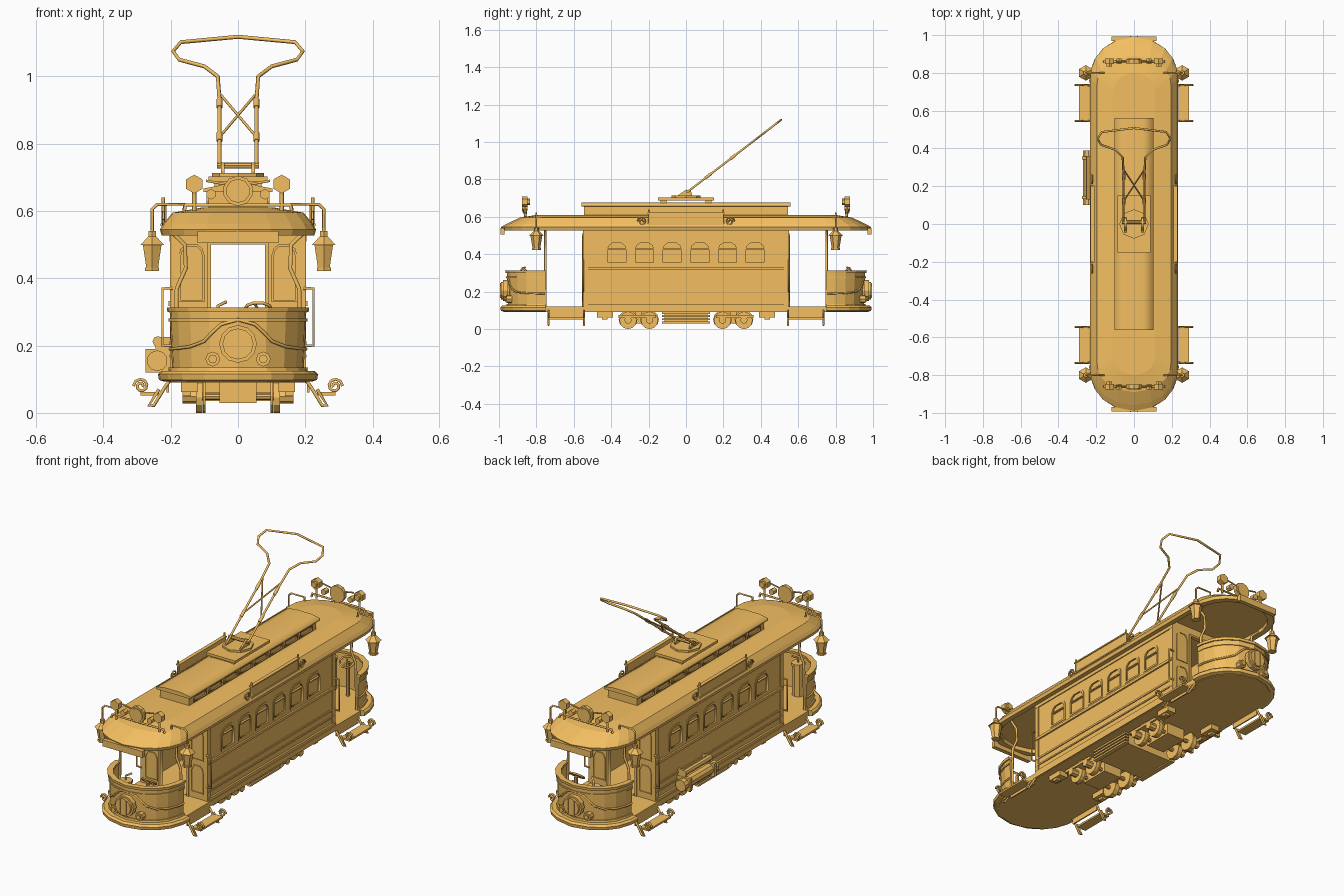
import bpy, bmesh
from math import pi, sin, cos
from mathutils import Matrix, Vector

if "Cube" in bpy.data.objects:
    bpy.data.objects.remove(bpy.data.objects["Cube"])

mat = bpy.data.materials.new("orange_paint")
mat.diffuse_color = (0.9, 0.52, 0.12, 1)
mat.use_nodes = True
mat.node_tree.nodes["Principled BSDF"].inputs["Base Color"].default_value = mat.diffuse_color
PLAN = [(1, 0), (.98, .22), (.88, .5), (.7, .73), (.42, .91), (0, 1)]
ROUND = PLAN + [(-u, v) for u, v in PLAN[-2::-1]]
ENDS = (-1, 1)

def add(name, data, mtx=None):
    ob = bpy.data.objects.new(name, data)
    bpy.context.collection.objects.link(ob)
    data.materials.append(mat)
    if mtx:
        ob.matrix_world = mtx
    return ob

def from_bm(name, bm):
    bmesh.ops.recalc_face_normals(bm, faces=bm.faces)
    me = bpy.data.meshes.new(name)
    bm.to_mesh(me)
    bm.free()
    return add(name, me)

def box(name, x0, x1, y0, y1, z0, z1):
    bm = bmesh.new()
    bmesh.ops.create_cube(bm, size=1, matrix=Matrix.Translation(((x0+x1)/2, (y0+y1)/2, (z0+z1)/2))
                          @ Matrix.Diagonal((abs(x1-x0), abs(y1-y0), z1-z0, 1)))
    return from_bm(name, bm)

def cyl(name, loc, r, d, axis='Z', n=8, r2=None):
    rot = {'Z': Matrix(), 'X': Matrix.Rotation(pi/2, 4, 'Y'), 'Y': Matrix.Rotation(pi/2, 4, 'X')}[axis]
    bm = bmesh.new()
    bmesh.ops.create_cone(bm, cap_ends=True, segments=n, radius1=r, radius2=r if r2 is None else r2,
                          depth=d, matrix=Matrix.Translation(loc) @ rot)
    return from_bm(name, bm)

def tube(name, pts, r=.005, closed=False):
    cu = bpy.data.curves.new(name, 'CURVE')
    cu.dimensions, cu.bevel_depth, cu.bevel_resolution, cu.use_fill_caps = '3D', r, 1, True
    sp = cu.splines.new('POLY')
    sp.points.add(len(pts) - 1)
    for p, c in zip(sp.points, pts):
        p.co = (*c, 1)
    sp.use_cyclic_u = closed
    return add(name, cu)

def plate(name, loops, axis, pos, thick):
    """Flat panel with holes, standing upright: 2D loops are (y,z) for X or (x,z) for Y."""
    cu = bpy.data.curves.new(name, 'CURVE')
    cu.dimensions, cu.fill_mode, cu.extrude = '2D', 'BOTH', thick / 2
    for lp in loops:
        sp = cu.splines.new('POLY')
        sp.points.add(len(lp) - 1)
        for p, c in zip(sp.points, lp):
            p.co = (c[0], c[1], 0, 1)
        sp.use_cyclic_u = True
    if axis == 'X':
        m = Matrix(((0, 0, 1, pos), (1, 0, 0, 0), (0, 1, 0, 0), (0, 0, 0, 1)))
    else:
        m = Matrix(((1, 0, 0, 0), (0, 0, -1, pos), (0, 1, 0, 0), (0, 0, 0, 1)))
    return add(name, cu, m)

def rect(a0, a1, z0, z1):
    return [(a0, z0), (a1, z0), (a1, z1), (a0, z1)]

def arch(c, w, z0, z1):
    return [(c-w, z0), (c+w, z0), (c+w, z1-.03), (c+w*.85, z1-.012), (c+w*.5, z1),
            (c-w*.5, z1), (c-w*.85, z1-.012), (c-w, z1-.03)]

def loft(name, rings):
    """Closed tram outline rings (half width, tip, straight end, z)."""
    bm = bmesh.new()
    vs = []
    for hw, tip, y0, z in rings:
        half = [(hw*u, y0 + (tip-y0)*v) for u, v in ROUND]
        vs.append([bm.verts.new((x, y, z)) for x, y in half + [(-x, -y) for x, y in half]])
    for a, b in zip(vs, vs[1:]):
        for i in range(len(a)):
            j = (i+1) % len(a)
            bm.faces.new((a[i], a[j], b[j], b[i]))
    bm.faces.new(vs[0])
    bm.faces.new(vs[-1])
    return from_bm(name, bm)

def bend(name, s, profile, y0=.75):
    """Sweep a closed (offset, z) profile round one rounded end."""
    bm = bmesh.new()
    cols = [[bm.verts.new(((.2+o)*u, s*(y0 + (.955+o-y0)*v), z)) for o, z in profile] for u, v in ROUND]
    n = len(profile)
    for a, b in zip(cols, cols[1:]):
        for i in range(n):
            bm.faces.new((a[i], a[(i+1) % n], b[(i+1) % n], b[i]))
    bm.faces.new(cols[0])
    bm.faces.new(cols[-1])
    return from_bm(name, bm)

def dash_y(x):
    x = min(abs(x) / .2, 1)
    for (u0, v0), (u1, v1) in zip(PLAN, PLAN[1:]):
        if x >= u1:
            return .75 + .205*(v0 + (v1-v0)*(u0-x)/(u0-u1))

def spiral(r, n=14, turns=1.6):
    return [(r*(1-.8*i/n)*cos(2*pi*turns*i/n), r*(1-.8*i/n)*sin(2*pi*turns*i/n)) for i in range(n+1)]

# floor and domed roof with open underside
loft("floor", [(.205, .975, .75, .09), (.205, .975, .75, .12)])
loft("roof", [(.2, .955, .75, .55), (.2, .955, .75, .528), (.227, .985, .77, .528), (.232, .99, .77, .545),
              (.222, .96, .76, .562), (.195, .89, .74, .595), (.11, .8, .7, .61)])

# cabin side walls, window frames, glass and mouldings
wins = [-.37 + .148*i for i in range(6)]
for s in ENDS:
    plate("side_wall", [rect(-.545, .545, .12, .55)] + [arch(c, .054, .35, .465) for c in wins], 'X', s*.19, .016)
    box("window_glass", s*.182, s*.186, -.5, .5, .34, .48)
    for c in wins:
        plate("window_frame", [arch(c, .058, .346, .47), arch(c, .048, .356, .459)], 'X', s*.197, .008)
        box("window_bar", s*.185, s*.197, c-.05, c+.05, .425, .431)
    for z0, z1, w in ((.318, .332, .207), (.203, .213, .203), (.165, .173, .203), (.12, .135, .208), (.51, .53, .203)):
        box("side_moulding", s*.19, s*w, -.545, .545, z0, z1)
    for y in ENDS:
        box("corner_pillar", s*.175, s*.202, y*.525, y*.55, .12, .545)
    box("sill_beam", s*.19, s*.212, -.75, .75, .093, .12)
    # roof-side sign board with scrolls
    box("side_sign", s*.213, s*.225, -.2, .2, .558, .618)
    for z in (.556, .616):
        box("sign_border", s*.21, s*.23, -.205, .205, z, z+.007)
    for y in ENDS:
        tube("sign_scroll", [(s*.222, y*(.235+a), .575+b) for a, b in spiral(.025)], .004)
        tube("sign_finial", [(s*.222, y*.2, .55), (s*.222, y*.2, .64)], .005)

# clerestory and its vents
box("clerestory", -.088, .088, -.545, .545, .6, .658)
plate("clerestory_roof", [[(-.102, .656), (.102, .656), (.102, .667), (.05, .677), (-.05, .677), (-.102, .667)]],
      'Y', 0, 1.12)
for s in ENDS:
    for i in range(8):
        y = -.455 + .13*i
        plate("clerestory_vent", [rect(y-.055, y+.055, .615, .65), rect(y-.047, y+.047, .621, .644)], 'X', s*.09, .008)

# current collector
box("collector_plate", -.088, .088, -.15, .15, .688, .702)
for y in (-.12, .12):
    box("collector_block", -.07, .07, y-.015, y+.015, .672, .69)
cyl("collector_turntable", (0, 0, .707), .078, .012)
cyl("collector_pivot", (0, .01, .735), .009, .125, 'X')
def up(x, z):
    return (x, .01 + (z-.735)*1.3, z)
bow = [(.055, .735), (.055, .93), (.06, 1.0), (.1, 1.03), (.175, 1.05), (.193, 1.075), (.17, 1.102)]
tube("collector_bow", [up(x, z) for x, z in bow] + [up(0, 1.118)] + [up(-x, z) for x, z in bow[::-1]], .006)
for s in ENDS:
    plate("pivot_bracket", [[(-.05, .71), (.035, .71), (.025, .742), (.0, .745)]], 'X', s*.045, .01)
    tube("cross_brace", [up(-s*.055, .82), up(s*.055, .95)], .004)
    for z in (.82, .92):
        tube("collector_sleeve", [up(s*.055, z-.012), up(s*.055, z+.012)], .009)

for s in ENDS:
    # curved dash, rim, bands and bumper
    bend("dash", s, [(-.005, .12), (.0, .22), (.003, .3), (-.009, .3), (-.015, .12)])
    bend("dash_rim", s, [(.01, .3), (.012, .314), (-.018, .314), (-.016, .3)])
    bend("dash_band", s, [(.007, .272), (.007, .28), (-.005, .28), (-.005, .272)])
    bend("dash_foot", s, [(.006, .12), (.003, .135), (-.01, .135), (-.01, .12)])
    bend("bumper", s, [(.02, .093), (.035, .098), (.038, .115), (.028, .125), (-.01, .125), (-.01, .093)])
    wave = [(0, .277), (.05, .263), (.075, .24), (.1, .213), (.14, .197), (.176, .192), (.196, .19), (.2, .19)]
    pts = [(-x, z) for x, z in wave[:0:-1]] + wave
    tube("dash_wave_moulding", [(x*1.01, s*(dash_y(x)+.003), z) for x, z in pts], .005)
    # dash lamps
    cyl("headlamp", (0, s*.965, .205), .046, .05, 'Y', 12)
    cyl("headlamp_ring", (0, s*.965, .205), .056, .025, 'Y', 12)
    for x in (-.018, .018):
        box("headlamp_bar", x-.003, x+.003, s*.985, s*.994, .165, .245)
    for x in (-.075, .075):
        cyl("marker_lamp", (x, s*.945, .16), .022, .03, 'Y', 8)
        cyl("marker_lens", (x, s*.955, .16), .013, .025, 'Y', 8)
    # destination board
    box("destination_board", -.12, .12, s*.97, s*.993, .505, .54)
    # end wall with open doorway and side panels
    plate("end_wall", [rect(-.19, .19, .12, .55), rect(-.08, .08, .12, .5)], 'Y', s*.54, .016)
    plate("door_frame", [rect(-.09, .09, .12, .51), rect(-.08, .08, .12, .5)], 'Y', s*.55, .01)
    for x in (-.138, .138):
        for z0, z1 in ((.15, .3), (.33, .5)):
            plate("end_panel_trim", [arch(x, .038, z0, z1), arch(x, .032, z0+.006, z1-.006)], 'Y', s*.55, .006)
    # driver's controls
    cyl("controller", (-.06, s*.88, .2), .032, .16)
    cyl("controller_lid", (-.06, s*.88, .287), .036, .016)
    tube("controller_handle", [(-.06, s*.88, .29), (-.06, s*.88, .318), (-.035, s*.86, .33)], .005)
    cyl("brake_column", (.06, s*.86, .21), .009, .19)
    wheel = [(.06+.04*cos(a*pi/5), s*(.85+.025*sin(a*pi/5)), .308+.02*sin(a*pi/5)) for a in range(10)]
    tube("brake_wheel", wheel, .005, True)
    for i in (0, 3, 7):
        tube("brake_wheel_spoke", [(.06, s*.85, .308), wheel[i]], .004)
    # roof lamps and route disc
    tube("lamp_rail", [(-.16, s*.86, .6), (-.155, s*.86, .618), (.155, s*.86, .618), (.16, s*.86, .6)], .006)
    cyl("route_disc", (0, s*.86, .66), .045, .02, 'Y', 10)
    cyl("route_disc_face", (0, s*.864, .66), .036, .022, 'Y', 10)
    for x in ENDS:
        tube("lamp_stalk", [(x*.13, s*.86, .6), (x*.13, s*.86, .67)], .006)
        cyl("roof_lamp", (x*.13, s*.862, .68), .028, .03, 'Y', 6).rotation_euler = (0, 0, 0)
        cyl("roof_lamp_back", (x*.13, s*.845, .68), .017, .02, 'Y', 6)
        cyl("small_roof_lamp", (x*.08, s*.862, .65), .016, .03, 'Y', 6)
        tube("disc_stay", [(x*.04, s*.86, .68), (x*.095, s*.86, .69)], .004)
        # hanging side lantern
        lx, ly = x*.255, s*.8
        tube("lantern_arm", [(x*.16, ly, .6), (x*.16, ly, .62), (x*.24, ly, .62), (lx, ly, .606), (lx, ly, .53)], .005)
        cyl("lantern_glass", (lx, ly, .465), .02, .07, n=6, r2=.032)
        cyl("lantern_cap", (lx, ly, .512), .041, .026, n=6, r2=.013)
        cyl("lantern_top", (lx, ly, .533), .013, .016, n=6)
        cyl("lantern_base", (lx, ly, .427), .024, .01, n=6)
        # canopy post and boarding handrail
        tube("canopy_post", [(x*.2, s*.752, .54), (x*.158, s*.752, .5), (x*.155, s*.752, .43), (x*.182, s*.752, .37),
                             (x*.187, s*.752, .12)], .007)
        tube("boarding_rail", [(x*.195, s*.55, .2), (x*.224, s*.55, .2), (x*.224, s*.55, .37), (x*.195, s*.55, .37)], .005)
        # boarding step
        y0, y1 = s*.545, s*.735
        box("step_tread", x*.235, x*.29, y0, y1, .052, .062)
        box("step_riser", x*.205, x*.212, y0, y1, .06, .1)
        for y in (y0, y1):
            tube("step_brace", [(x*.2, y, .1), (x*.215, y, .08), (x*.25, y, .022), (x*.265, y, .022), (x*.235, y, .07)], .006)
            tube("step_scroll", [(x*(.288+a), y, .08+b) for a, b in spiral(.023)], .005)
        # truck side frames
        box("truck_frame", x*.15, x*.162, s*.16, s*.36, .06, .075)
        box("hanger_block", x*.12, x*.17, s*.39, s*.475, .062, .09)
        box("hanger_leg", x*.14, x*.165, s*.42, s*.45, .05, .07)
        for y in (.195, .31):
            cyl("wheel", (x*.115, s*y, .046), .046, .02, 'X', 12)
            cyl("wheel_flange", (x*.1, s*y, .05), .05, .008, 'X', 12)
            cyl("axle_box", (x*.145, s*y, .048), .02, .04, 'X', 8)
    # trucks
    box("truck_motor", -.055, .055, s*.17, s*.335, .03, .09)
    box("truck_bolster", -.15, .15, s*.235, s*.27, .06, .09)
    for y in (.195, .31):
        cyl("axle", (0, s*y, .048), .01, .25, 'X')
    # resistor slats between the trucks
    for i in range(4):
        box("resistor_slat", s*.14, s*.165, -.128, .128, .03+.017*i, .04+.017*i)
box("resistor_box", -.142, .142, -.115, .115, .036, .092)

# air tank on the left side only
cyl("air_tank", (-.24, .245, .155), .031, .29, 'Y', 10)
cyl("air_pipe", (-.238, .245, .212), .016, .23, 'Y', 8)
for y in (.14, .35):
    box("tank_strap", -.275, -.195, y-.008, y+.008, .12, .19)
    box("pipe_bracket", -.245, -.195, y-.006, y+.006, .18, .225)
